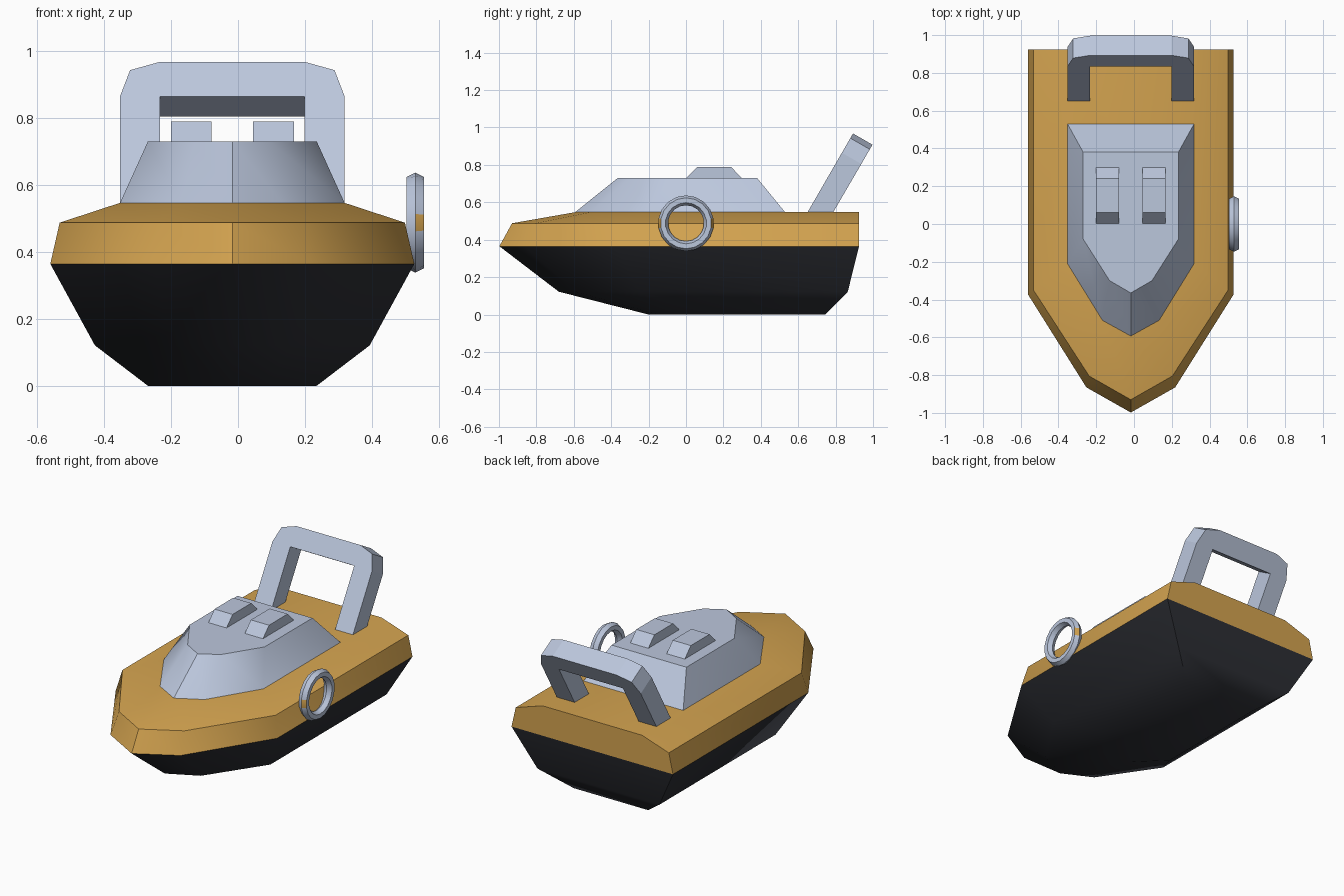
import bpy, bmesh, math

if "Cube" in bpy.data.objects:
    bpy.data.objects.remove(bpy.data.objects["Cube"])

CX = -0.017  # boat centreline; the ring on one side shifts the overall centre


def material(name, rgb):
    m = bpy.data.materials.new(name)
    m.diffuse_color = (*rgb, 1)
    m.use_nodes = True
    m.node_tree.nodes["Principled BSDF"].inputs["Base Color"].default_value = m.diffuse_color
    return m


ORANGE = material("orange", (0.66, 0.37, 0.08))
GREY = material("blue_grey", (0.50, 0.57, 0.72))
DARK = material("charcoal", (0.026, 0.028, 0.035))


def finish(name, bm, mats, angle):
    bmesh.ops.recalc_face_normals(bm, faces=bm.faces)
    me = bpy.data.meshes.new(name)
    bm.to_mesh(me)
    bm.free()
    for m in mats:
        me.materials.append(m)
    ob = bpy.data.objects.new(name, me)
    bpy.context.collection.objects.link(ob)
    if angle:
        bpy.ops.object.select_all(action='DESELECT')
        ob.select_set(True)
        bpy.context.view_layer.objects.active = ob
        bpy.ops.object.shade_smooth_by_angle(angle=math.radians(angle))
    return ob


def loft(name, levels, mat, angle, bottom=False, top=False):
    """Join mirrored boat outlines. Level: z, half outline stern -> bow tip."""
    bm = bmesh.new()
    rings = []
    for z, half in levels:
        outline = half + [(-x, y) for x, y in reversed(half[:-1])]
        rings.append([bm.verts.new((CX + x, y, z)) for x, y in outline])
    n = len(rings[0])
    for a, b in zip(rings, rings[1:]):
        for i in range(n):
            j = (i + 1) % n
            bm.faces.new((a[i], a[j], b[j], b[i]))
    if bottom:
        bm.faces.new(rings[0])
    if top:
        bm.faces.new(rings[-1])
    return finish(name, bm, [mat], angle)


def prism(name, front, back, mat):
    """Join two matching polygons into a solid."""
    bm = bmesh.new()
    a = [bm.verts.new(p) for p in front]
    b = [bm.verts.new(p) for p in back]
    bm.faces.new(a)
    bm.faces.new(b)
    for i in range(len(a)):
        j = (i + 1) % len(a)
        bm.faces.new((a[i], a[j], b[j], b[i]))
    return finish(name, bm, [mat], None)


# Hull and deck outlines
rim = [(0.543, 0.925), (0.543, -0.375), (0.235, -0.865), (0, -0.998)]
deck_edge = [(0.515, 0.925), (0.515, -0.35), (0.22, -0.805), (0, -0.93)]
deck_top = [(0.335, 0.925), (0.335, -0.21), (0.15, -0.51), (0, -0.593)]
chine = [(0.41, 0.865), (0.41, -0.25), (0.18, -0.59), (0, -0.68)]
keel = [(0.25, 0.745), (0.25, 0.0), (0.10, -0.15), (0, -0.2)]
loft("lower_hull", [(0, keel), (0.122, chine), (0.365, rim)], DARK, 50, bottom=True)
loft("upper_hull", [(0.365, rim), (0.488, deck_edge), (0.547, deck_top)], ORANGE, 50, top=True)

# Cabin
cabin_base = [(0.335, 0.53)] + deck_top[1:]
cabin_roof = [(0.252, 0.38), (0.252, -0.08), (0.112, -0.30), (0, -0.365)]
loft("cabin", [(0.547, cabin_base), (0.73, cabin_roof)], GREY, 38, top=True)

# Two raised blocks on the cabin roof
for side, label in ((-1, "left"), (1, "right")):
    x = CX + side * 0.1225
    side_shape = [(0.0, 0.728), (0.06, 0.79), (0.24, 0.79), (0.30, 0.728)]
    prism("roof_block_" + label,
          [(x - 0.061, y, z) for y, z in side_shape],
          [(x + 0.061, y, z) for y, z in side_shape], GREY)

# Leaning stern arch: (half width, height) on its front face
DECK = 0.547
half = [(0.215, DECK), (0.335, DECK), (0.335, 0.865), (0.305, 0.943), (0.215, 0.968)]
outer = half[1:] + [(-x, z) for x, z in reversed(half[1:])]
shape = outer + [(-0.215, DECK), (-0.215, 0.865), (0.215, 0.865), (0.215, DECK)]
front, back = [], []
for x, z in shape:
    y = 0.65 + (z - DECK) * 0.577
    front.append((CX + x, y, z))
    back.append((CX + x, 0.787, z) if z == DECK else (CX + x, y + 0.104, z - 0.06))
prism("stern_arch", front, back, GREY)

# Life ring on the right side, with orange patches at its two ends
bm = bmesh.new()
section = [(0.503, 0.136), (0.529, 0.149), (0.555, 0.136),
           (0.555, 0.110), (0.529, 0.096), (0.503, 0.110)]
SEG = 18
rings = []
for i in range(SEG):
    t = 2 * math.pi * (i - 0.5) / SEG
    rings.append([bm.verts.new((x, r * math.cos(t), 0.488 + r * math.sin(t)))
                  for x, r in section])
for i in range(SEG):
    a, b = rings[i], rings[(i + 1) % SEG]
    for k in range(6):
        m = (k + 1) % 6
        f = bm.faces.new((a[k], a[m], b[m], b[k]))
        if k == 1 and i in (0, SEG // 2):
            f.material_index = 1
finish("life_ring", bm, [GREY, ORANGE], 30)
